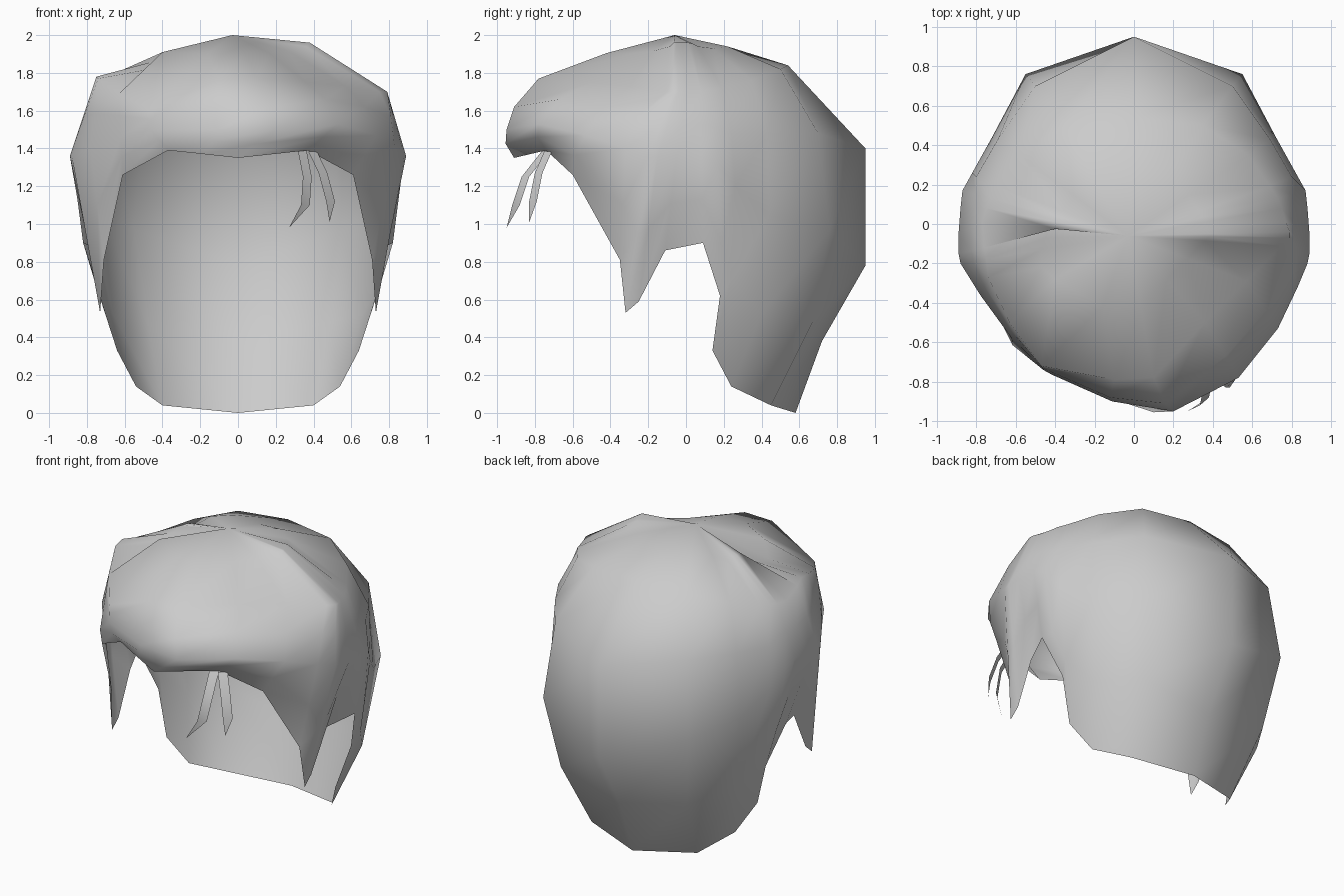
import bpy
from mathutils import Vector as V

hair_mat = bpy.data.materials.new("hair_grey")
hair_mat.diffuse_color = (0.6, 0.6, 0.6, 1)


def make_object(name, verts, faces):
    mesh = bpy.data.meshes.new(name)
    mesh.from_pydata([tuple(v) for v in verts], [], faces)
    mesh.materials.append(hair_mat)
    for p in mesh.polygons:
        p.use_smooth = True
    mesh.update()
    ob = bpy.data.objects.new(name, mesh)
    bpy.context.collection.objects.link(ob)
    return ob


# Half outlines, from the front centre around the right side to the back centre
# Hairline: fringe, sideburn, ear notch, nape
edge = [(0, -.91, 1.35), (.37, -.74, 1.39), (.61, -.6, 1.26), (.71, -.35, .81),
        (.73, -.32, .53), (.73, -.25, .59), (.74, -.11, .86), (.82, .09, .9),
        (.73, .18, .62), (.64, .14, .33), (.54, .24, .14), (.4, .45, .04), (0, .58, 0)]
# Widest line of the hair, dropping towards the back
mid = [(.2, -.95, 1.5), (.53, -.78, 1.53), (.73, -.53, 1.47), (.83, -.32, 1.4),
       (.88, -.2, 1.36), (.89, -.15, 1.36), (.89, -.05, 1.36), (.88, .08, 1.36),
       (.87, .17, 1.32), (.82, .26, 1.2), (.72, .44, 1.05), (.55, .76, .97), (0, .95, .78)]
# Shoulder below the crown
upper = [(.1, -.78, 1.77), (.36, -.5, 1.75), (.57, -.29, 1.73), (.75, -.11, 1.7),
         (.79, -.07, 1.7), (.79, -.04, 1.7), (.77, .01, 1.7), (.75, .08, 1.7),
         (.73, .13, 1.71), (.69, .19, 1.72), (.58, .35, 1.76), (.35, .5, 1.82), (0, .54, 1.84)]
# Special points of the lower and higher bands
low_pts = {8: (.82, .19, .9), 9: (.76, .24, .7), 10: (.66, .4, .52),
           11: (.48, .67, .48), 12: (0, .72, .38)}
high_pts = {0: (.16, -.91, 1.62), 9: (.8, .24, 1.48), 10: (.69, .43, 1.48),
            11: (.5, .7, 1.48), 12: (0, .95, 1.4)}
# Height of the rounding near the crown, by column
lift = [.02, .03, .05, .09, .11, .11, .11, .11, .1, .08, .05, .03, 0]
# Left side is swept: narrow fringe, sunken shelf, small step up to the crown
left_mid = {1: (-.46, -.74, 1.5), 2: (-.62, -.58, 1.46), 3: (-.78, -.36, 1.4)}
left_upper = {1: (-.47, -.72, 1.61), 2: (-.63, -.5, 1.69), 3: (-.74, -.27, 1.77),
              4: (-.75, -.18, 1.78), 5: (-.76, -.12, 1.75)}
left_ring = {1: (-.4, -.28, 1.91), 2: (-.47, -.22, 1.82), 3: (-.47, -.13, 1.83),
             4: (-.45, -.07, 1.86), 5: (-.43, -.02, 1.89)}
crown = V((-.03, -.06, 2))


def column(c, side):
    def at(table, special={}):
        if side < 0 and c in special:
            return V(special[c])
        p = table[c]
        return V((p[0] * side, p[1], p[2]))
    e, m, u = at(edge), at(mid, left_mid), at(upper, left_upper)
    low = at(low_pts) if c in low_pts else e.lerp(m, .5)
    if c < 3:
        low += V((0, -.025, 0))
    high = at(high_pts) if c in high_pts else m.lerp(u, .5)
    if 0 < c < 4 and side > 0:
        high += V((.02, -.03, .02))
    ring = u.lerp(crown, .5)
    ring.z += lift[c] - (.05 if side < 0 and 5 < c < 10 else 0)
    if side < 0 and c in left_ring:
        ring = V(left_ring[c])
    return [e, low, m, high, u, ring]


# Main hair shell, with one extra column left of the front centre
extra = [V(p) for p in [(-.18, -.83, 1.37), (-.13, -.88, 1.44), (-.11, -.9, 1.5),
                        (-.12, -.88, 1.62), (-.1, -.79, 1.76), (-.16, -.42, 1.9)]]
cols = [column(c, 1) for c in range(13)] + [column(c, -1) for c in range(11, 0, -1)] + [extra]
n, rows = len(cols), 6
verts = [p for col in cols for p in col] + [crown]
faces = []
for i in range(n):
    a, b = i * rows, (i + 1) % n * rows
    faces += [(a + r, b + r, b + r + 1, a + r + 1) for r in range(rows - 1)]
    faces.append((a + rows - 1, b + rows - 1, n * rows))
make_object("hair_shell", verts, faces)


# Loose strands on the forehead: tapered ribbons
def strand(name, path, width):
    pts = []
    for p in path[:-1]:
        pts += [V(p) - width, V(p) + width]
    k = len(pts)
    pts.append(V(path[-1]))
    quads = [(i, i + 1, i + 3, i + 2) for i in range(0, k - 2, 2)]
    make_object(name, pts, quads + [(k - 2, k - 1, k)])


strand("inner_strand", [(.34, -.74, 1.39), (.367, -.85, 1.25), (.357, -.9, 1.1),
                        (.27, -.95, .98)], V((.023, .02, 0)))
strand("outer_strand", [(.395, -.73, 1.385), (.45, -.78, 1.27), (.49, -.81, 1.12),
                        (.485, -.83, 1.01)], V((.023, .02, 0)))
